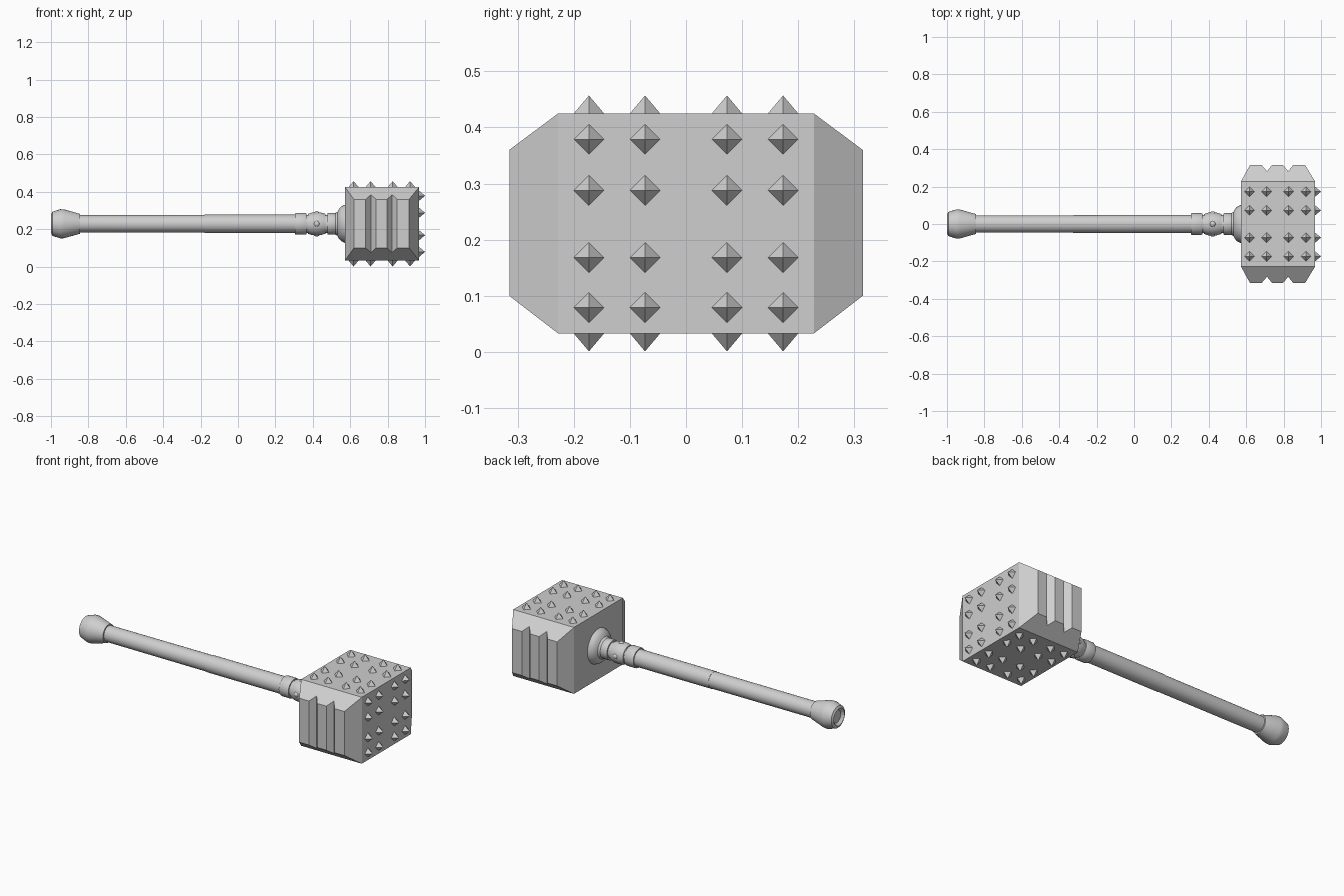
import bpy, bmesh, math
from mathutils import Vector, Matrix

if "Cube" in bpy.data.objects:
    bpy.data.objects.remove(bpy.data.objects["Cube"])

AXIS_Z = 0.229                      # height of the handle's centre line
X0, X1 = 0.572, 0.968               # head, along the handle
Z0, Z1 = 0.033, 0.425               # head, bottom and top
Y_BODY, Y_FACE = 0.228, 0.315       # start of bevel, striking face

steel = bpy.data.materials.new("light_grey")
steel.diffuse_color = (0.62, 0.62, 0.62, 1)
steel.use_nodes = True
steel.node_tree.nodes["Principled BSDF"].inputs["Base Color"].default_value = steel.diffuse_color


def finish(name, bm, smooth=False):
    bmesh.ops.remove_doubles(bm, verts=bm.verts, dist=1e-5)
    bmesh.ops.recalc_face_normals(bm, faces=bm.faces)
    me = bpy.data.meshes.new(name)
    bm.to_mesh(me)
    bm.free()
    me.materials.append(steel)
    ob = bpy.data.objects.new(name, me)
    bpy.context.collection.objects.link(ob)
    if smooth:
        bpy.ops.object.select_all(action='DESELECT')
        ob.select_set(True)
        bpy.context.view_layer.objects.active = ob
        bpy.ops.object.shade_smooth_by_angle(angle=math.radians(30))
    return ob


def lathe(name, profile, sides=32):
    """Spin (x, radius) points around the handle's centre line."""
    bm = bmesh.new()
    vs = [bm.verts.new((x, 0, AXIS_Z + r)) for x, r in profile]
    es = [bm.edges.new(p) for p in zip(vs, vs[1:])]
    bmesh.ops.spin(bm, geom=vs + es, cent=(0, 0, AXIS_Z), axis=(1, 0, 0),
                   angle=math.tau, steps=sides)
    return finish(name, bm, True)


# Handle parts
lathe("pommel", [(-0.985, 0), (-0.985, 0.036), (-1.0, 0.05), (-0.993, 0.064),
                 (-0.95, 0.078), (-0.93, 0.077), (-0.845, 0.053), (-0.84, 0)])
lathe("grip", [(-0.845, 0), (-0.845, 0.046), (-0.18, 0.047), (-0.18, 0.049),
               (0.31, 0.049), (0.31, 0)])
lathe("collar", [(0.305, 0), (0.305, 0.056), (0.31, 0.058), (0.36, 0.058),
                 (0.367, 0.055), (0.367, 0.048), (0.375, 0.048), (0.375, 0.053),
                 (0.395, 0.06), (0.42, 0.062), (0.445, 0.06), (0.467, 0.053),
                 (0.467, 0.048), (0.478, 0.048), (0.478, 0.056), (0.484, 0.058),
                 (0.52, 0.058), (0.526, 0.055), (0.526, 0)])
lathe("flange", [(0.52, 0), (0.52, 0.058), (0.532, 0.064), (0.54, 0.08),
                 (0.553, 0.094), (0.574, 0.103), (0.574, 0)])

# Round studs on the collar
bm = bmesh.new()
for i in range(4):
    a = i * math.pi / 2
    pos = (0.421, 0.05 * math.cos(a), AXIS_Z + 0.05 * math.sin(a))
    bmesh.ops.create_uvsphere(bm, u_segments=16, v_segments=10, radius=0.018,
                              matrix=Matrix.Translation(pos))
finish("studs", bm, True)

# Head: block with bevelled striking ends, each cut by two V grooves
FX0, FX1, FZ0, FZ1 = 0.62, 0.915, 0.1, 0.36
GROOVED = [(FX0, 0), (0.683, 0), (0.711, 0.033), (0.738, 0),
           (0.797, 0), (0.824, 0.033), (0.851, 0), (FX1, 0)]
slope = (Z1 - FZ1) / (Y_FACE - Y_BODY)
bm = bmesh.new()


def face(*pts):
    bm.faces.new([bm.verts.new(p) for p in pts])


for s in (-1, 1):
    top = [(x, s * (Y_FACE - d), FZ1 + d * slope) for x, d in GROOVED]
    low = [(x, s * (Y_FACE - d), FZ0 - d * slope) for x, d in GROOVED]
    for i in range(len(GROOVED) - 1):
        face(top[i], top[i + 1], low[i + 1], low[i])
    y = s * Y_BODY
    face(*top, (X1, y, Z1), (X0, y, Z1))
    face(*low, (X1, y, Z0), (X0, y, Z0))
    for x, k in ((X0, 0), (X1, -1)):
        face(top[k], low[k], (x, y, Z0), (x, y, Z1))
for z in (Z0, Z1):
    face((X0, -Y_BODY, z), (X1, -Y_BODY, z), (X1, Y_BODY, z), (X0, Y_BODY, z))
for x in (X0, X1):
    face((x, -Y_BODY, Z0), (x, Y_BODY, Z0), (x, Y_BODY, Z1), (x, -Y_BODY, Z1))
finish("hammer_head", bm)

# Pyramid spikes on the top, bottom and end of the head
bm = bmesh.new()


def spike(pos, direction):
    n = Vector(direction)
    turn = n.to_track_quat('Z', 'Y').to_matrix().to_4x4()
    bmesh.ops.create_cone(bm, cap_ends=True, segments=4, radius1=0.027, radius2=0,
                          depth=0.032,
                          matrix=Matrix.Translation(Vector(pos) + n * 0.016) @ turn)


for y in (-0.173, -0.073, 0.073, 0.173):
    for x in (0.618, 0.709, 0.827, 0.92):
        spike((x, y, Z1), (0, 0, 1))
        spike((x, y, Z0), (0, 0, -1))
    for z in (0.079, 0.168, 0.288, 0.379):
        spike((X1, y, z), (1, 0, 0))
finish("spikes", bm)
